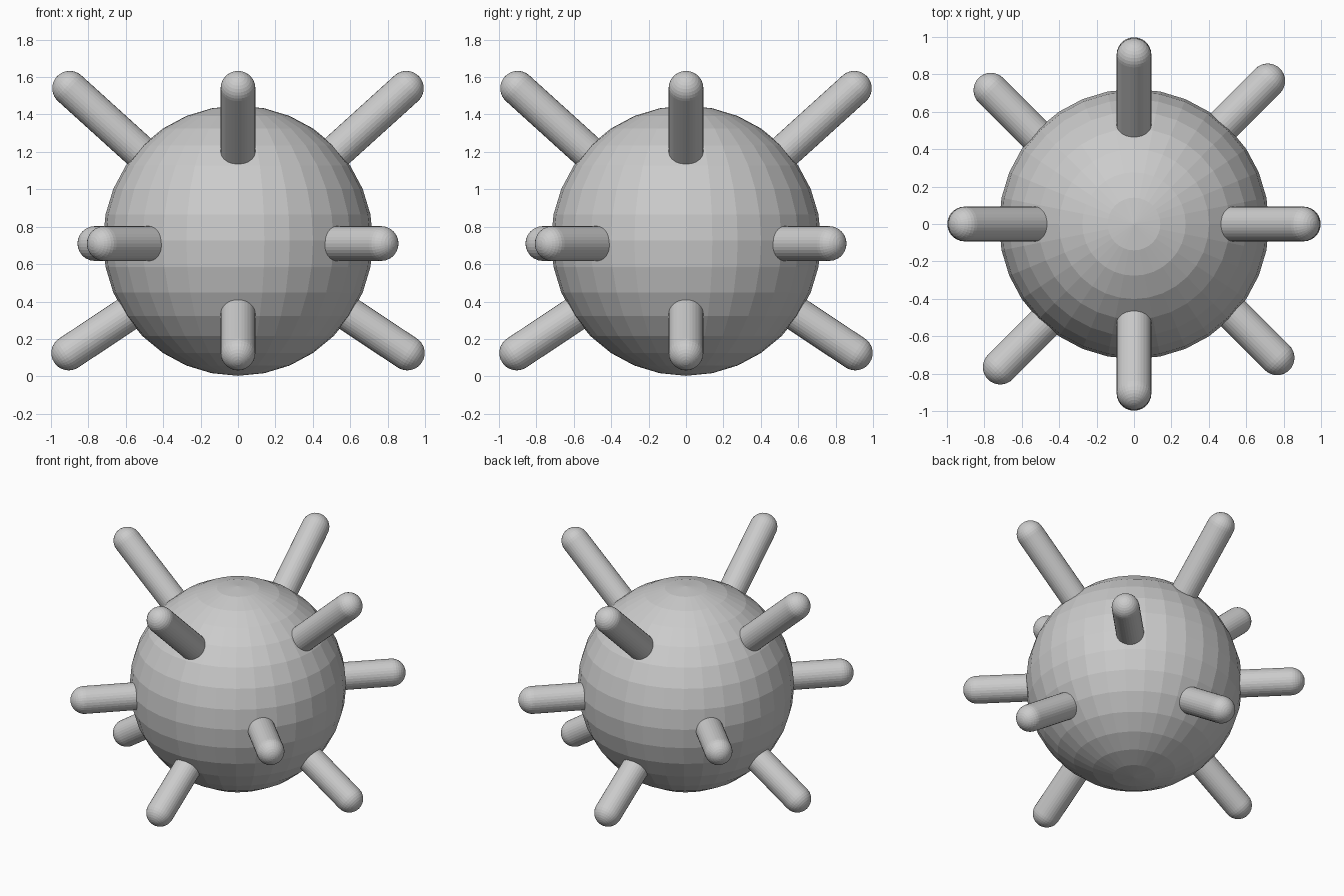
import bpy, bmesh
from math import radians
from mathutils import Matrix, Vector

if "Cube" in bpy.data.objects:
    bpy.data.objects.remove(bpy.data.objects["Cube"])

CENTRE = Vector((0, 0, 0.725))
ROD = 0.093


def finish(name, bm):
    mesh = bpy.data.meshes.new(name)
    bm.to_mesh(mesh)
    bm.free()
    obj = bpy.data.objects.new(name, mesh)
    bpy.context.collection.objects.link(obj)
    return obj


def spike(name, start, tip):
    """Straight rod from start to tip, with a ball rounding off the tip."""
    axis = tip - start
    turn = axis.to_track_quat('Z', 'Y').to_matrix().to_4x4()
    bm = bmesh.new()
    bmesh.ops.create_cone(bm, cap_ends=True, segments=32, radius1=ROD, radius2=ROD,
                          depth=axis.length,
                          matrix=Matrix.Translation((start + tip) / 2) @ turn)
    bmesh.ops.create_uvsphere(bm, u_segments=32, v_segments=16, radius=ROD,
                              matrix=Matrix.Translation(tip) @ turn)
    return finish(name, bm)


# Faceted round body
bm = bmesh.new()
bmesh.ops.create_uvsphere(bm, u_segments=32, v_segments=16, radius=0.722,
                          matrix=Matrix.Translation(CENTRE))
finish("body", bm)

# Three tiers of spikes, four per tier
upper_tip = Vector((0.900, 0, 1.540))
lower_tip = Vector((0.905, 0, 0.125))
side_tip = Vector((0.715, 0.765, 0.71))
side_start = Vector((0.35, 0.40, 0.71))
for i in range(4):
    spin = Matrix.Rotation(radians(90 * i), 3, 'Z')
    spike(f"upper_spike_{i + 1}", spin @ CENTRE.lerp(upper_tip, 0.4), spin @ upper_tip)
    spike(f"lower_spike_{i + 1}", spin @ CENTRE.lerp(lower_tip, 0.4), spin @ lower_tip)
    spike(f"side_spike_{i + 1}", spin @ side_start, spin @ side_tip)
